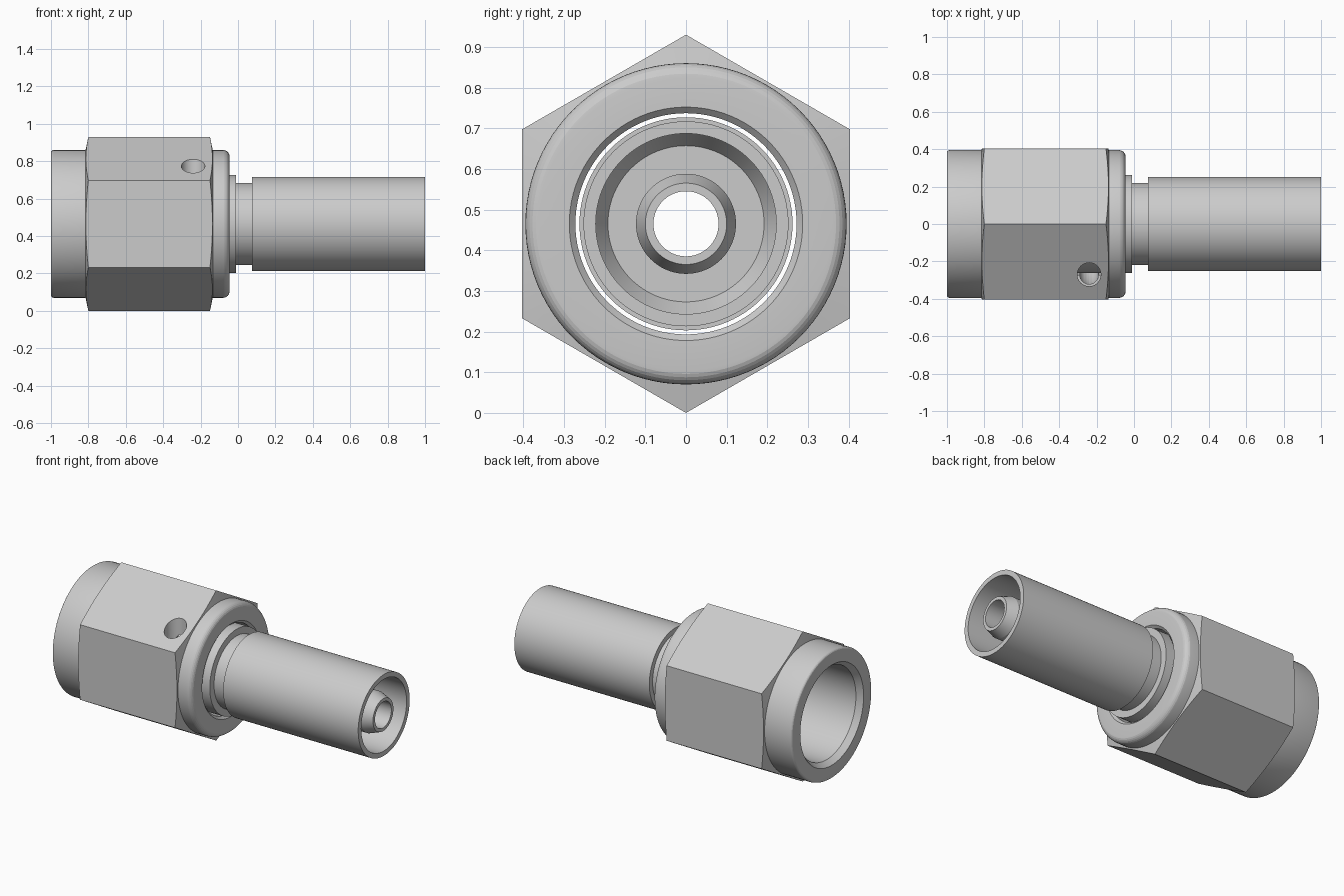
import bpy, bmesh, math
from mathutils import Matrix

if "Cube" in bpy.data.objects:
    bpy.data.objects.remove(bpy.data.objects["Cube"])

ZC = 0.465          # height of the common axis
HEX_R = 0.465       # hexagon corner radius

steel = bpy.data.materials.new("light grey steel")
steel.diffuse_color = (0.6, 0.6, 0.6, 1)
steel.use_nodes = True
steel.node_tree.nodes["Principled BSDF"].inputs["Base Color"].default_value = steel.diffuse_color


def finish(name, bm):
    bmesh.ops.recalc_face_normals(bm, faces=bm.faces)
    me = bpy.data.meshes.new(name)
    bm.to_mesh(me)
    bm.free()
    me.materials.append(steel)
    ob = bpy.data.objects.new(name, me)
    bpy.context.collection.objects.link(ob)
    return ob


def lathe(name, profile, segs=96):
    """Revolve a closed (x, radius) loop around the x axis."""
    bm = bmesh.new()
    rings = []
    for i in range(segs):
        a = 2 * math.pi * i / segs
        rings.append([bm.verts.new((x, r * math.sin(a), ZC + r * math.cos(a)))
                      for x, r in profile])
    n = len(profile)
    for i in range(segs):
        p, q = rings[i], rings[(i + 1) % segs]
        for j in range(n):
            k = (j + 1) % n
            bm.faces.new((p[j], p[k], q[k], q[j]))
    return finish(name, bm)


def prism(name, sides, radius, length, matrix):
    bm = bmesh.new()
    bmesh.ops.create_cone(bm, cap_ends=True, segments=sides, radius1=radius,
                          radius2=radius, depth=length, matrix=matrix)
    return finish(name, bm)


def cut(target, cutter, operation):
    m = target.modifiers.new(operation, 'BOOLEAN')
    m.operation, m.object, m.solver = operation, cutter, 'EXACT'
    bpy.context.view_layer.objects.active = target
    bpy.ops.object.modifier_apply(modifier=m.name)
    bpy.data.objects.remove(cutter)


def arc(cx, cr, rad, a0, a1, n=6):
    return [(cx + rad * math.cos(math.radians(a0 + (a1 - a0) * i / n)),
             cr + rad * math.sin(math.radians(a0 + (a1 - a0) * i / n)))
            for i in range(n + 1)]


# Swivel nut: turned outline with bore, trimmed by a hexagonal prism
nut_profile = (
    [(-1.0, 0.31)]
    + arc(-0.985, 0.38, 0.015, 180, 90, 4)             # rear rim
    + [(-0.815, 0.395), (-0.796, 0.485), (-0.154, 0.485), (-0.135, 0.395)]
    + arc(-0.08, 0.36, 0.035, 90, 0)                   # rounded front collar
    + [(-0.045, 0.287), (-0.06, 0.272), (-0.19, 0.272)]
    + arc(-0.24, 0.272, 0.05, 20, 160, 8)              # wire groove
    + [(-0.29, 0.272), (-0.42, 0.272), (-0.45, 0.285), (-0.965, 0.285)])
nut = lathe("swivel_nut", nut_profile)
hexagon = prism("hex_cutter", 6, HEX_R, 3,
                Matrix.Translation((0, 0, ZC)) @ Matrix.Rotation(math.pi / 2, 4, 'Y'))
# make sure a corner points straight up
top = max(v.co.z for v in hexagon.data.vertices)
if top < ZC + HEX_R - 0.01:
    hexagon.data.transform(Matrix.Translation((0, 0, ZC))
                           @ Matrix.Rotation(math.pi / 6, 4, 'X')
                           @ Matrix.Translation((0, 0, -ZC)))
cut(nut, hexagon, 'INTERSECT')

# Wire hole entering the groove tangentially from above
hole = prism("hole_cutter", 32, 0.063, 0.6, Matrix.Translation((-0.24, -0.27, 0.78)))
cut(nut, hole, 'DIFFERENCE')

# Stem: seat nose, flange, neck, and hollow nipple
stem = lathe("stem", [
    (-0.50, 0.11), (-0.50, 0.18), (-0.40, 0.262), (-0.01, 0.262), (-0.01, 0.22),
    (0.10, 0.22), (0.10, 0.123), (0.93, 0.123), (0.995, 0.10), (0.995, 0.08),
    (-0.46, 0.08)])

# Ferrule: thin crimp sleeve around the nipple
ferrule = lathe("crimp_sleeve", [
    (0.075, 0.123), (0.075, 0.252), (1.0, 0.252), (1.0, 0.222),
    (0.22, 0.222), (0.17, 0.192), (0.17, 0.123)])

for ob in (nut, stem, ferrule):
    bpy.ops.object.select_all(action='DESELECT')
    ob.select_set(True)
    bpy.context.view_layer.objects.active = ob
    bpy.ops.object.shade_smooth_by_angle(angle=math.radians(14))
